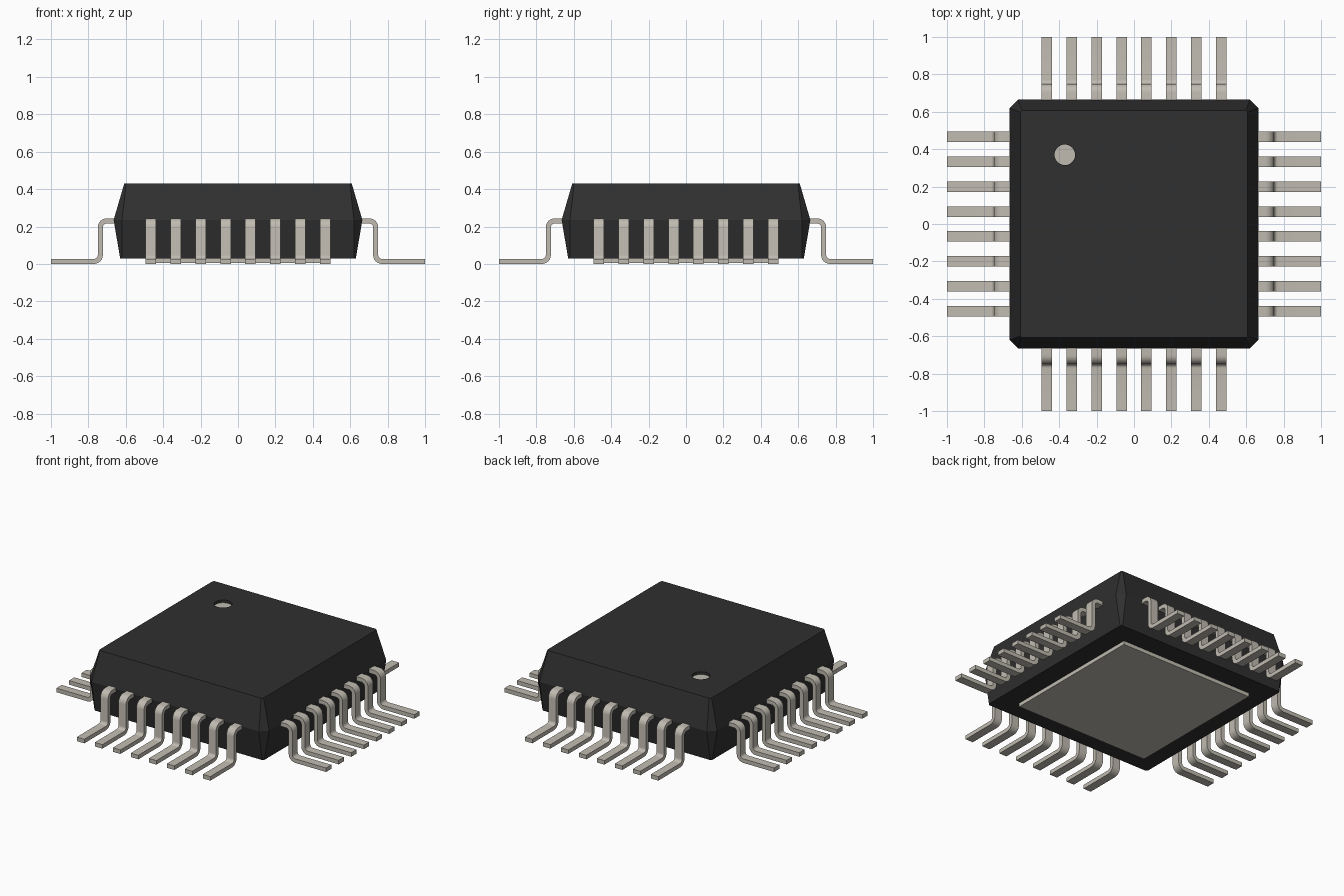
import bpy, bmesh, math
from mathutils import Vector, Matrix

if "Cube" in bpy.data.objects:
    bpy.data.objects.remove(bpy.data.objects["Cube"], do_unlink=True)


def material(name, rgb):
    m = bpy.data.materials.new(name)
    m.use_nodes = True
    m.diffuse_color = (*rgb, 1)
    m.node_tree.nodes["Principled BSDF"].inputs["Base Color"].default_value = (*rgb, 1)
    return m


black = material("black plastic", (0.029, 0.029, 0.029))
metal = material("tinned metal", (0.53, 0.50, 0.44))


def make_object(name, bm, mat):
    bmesh.ops.recalc_face_normals(bm, faces=bm.faces)
    mesh = bpy.data.meshes.new(name)
    bm.to_mesh(mesh)
    bm.free()
    mesh.materials.append(mat)
    ob = bpy.data.objects.new(name, mesh)
    bpy.context.collection.objects.link(ob)
    return ob


def activate(ob):
    bpy.ops.object.select_all(action='DESELECT')
    ob.select_set(True)
    bpy.context.view_layer.objects.active = ob


def cylinder(name, radius, bottom, top, centre, mat):
    bm = bmesh.new()
    place = Matrix.Translation((*centre, (bottom + top) / 2))
    bmesh.ops.create_cone(bm, cap_ends=True, segments=32, radius1=radius,
                          radius2=radius, depth=top - bottom, matrix=place)
    return make_object(name, bm, mat)


# Body: square rings with cut corners, widest at the parting line
def ring(bm, half, cut, z):
    a, b = half, half - cut
    corners = [(a, -b), (a, b), (b, a), (-b, a), (-a, b), (-a, -b), (-b, -a), (b, -a)]
    return [bm.verts.new((x, y, z)) for x, y in corners]


bm = bmesh.new()
rings = [ring(bm, *r) for r in ((0.63, 0.01, 0.03), (0.665, 0.045, 0.235), (0.608, 0.01, 0.43))]
bm.faces.new(rings[0])
bm.faces.new(rings[-1])
for low, high in zip(rings, rings[1:]):
    for i in range(8):
        j = (i + 1) % 8
        bm.faces.new((low[i], low[j], high[j], high[i]))
body = make_object("body", bm, black)

# Dimple marking the first pin, with a pale floor
mark = (-0.37, 0.37)
cutter = cylinder("dimple_cutter", 0.055, 0.408, 0.5, mark, black)
cutter.hide_render = True
cut = body.modifiers.new("dimple", 'BOOLEAN')
cut.operation = 'DIFFERENCE'
cut.solver = 'EXACT'
cut.object = cutter
activate(body)
bpy.ops.object.modifier_apply(modifier=cut.name)
bpy.data.objects.remove(cutter, do_unlink=True)
cylinder("pin_one_mark", 0.055, 0.405, 0.412, mark, metal)

# Thermal pad under the body
bm = bmesh.new()
bmesh.ops.create_cube(bm, size=1, matrix=Matrix.Translation((0, 0, 0.02))
                      @ Matrix.Diagonal((0.99, 0.99, 0.03, 1)))
make_object("thermal_pad", bm, metal)

# Gull-wing lead: outline built by offsetting a rounded centre line
THICK, WIDTH, BEND, STEPS = 0.027, 0.056, 0.034, 6
LEG, HIGH, LOW = 0.736, 0.23, THICK / 2


def bend(cx, cz, start, end):
    arc = []
    for i in range(STEPS + 1):
        t = math.radians(start + (end - start) * i / STEPS)
        d = Vector((math.cos(t), math.sin(t)))
        side = d if end < start else -d
        arc.append((Vector((cx, cz)) + d * BEND, side))
    return arc


up = Vector((0, 1))
path = ([(Vector((0.6, HIGH)), up)]
        + bend(LEG - BEND, HIGH - BEND, 90, 0)
        + bend(LEG + BEND, LOW + BEND, 180, 270)
        + [(Vector((1, LOW)), up)])

bm = bmesh.new()
sections = []
for p, n in path:
    outer, inner = p + n * THICK / 2, p - n * THICK / 2
    sections.append([bm.verts.new((q.x, w, q.y)) for q, w in
                     ((outer, -WIDTH / 2), (outer, WIDTH / 2),
                      (inner, WIDTH / 2), (inner, -WIDTH / 2))])
bm.faces.new(sections[0])
bm.faces.new(sections[-1])
for a, b in zip(sections, sections[1:]):
    for i in range(4):
        j = (i + 1) % 4
        bm.faces.new((a[i], a[j], b[j], b[i]))
lead = make_object("lead", bm, metal)
activate(lead)
bpy.ops.object.shade_smooth_by_angle(angle=math.radians(35))

# Eight leads on each of the four sides
for s, side in enumerate(("left", "back", "right", "front")):
    for i in range(8):
        ob = lead.copy()
        ob.name = f"{side}_lead_{i + 1}"
        ob.matrix_world = (Matrix.Rotation(s * math.pi / 2, 4, 'Z')
                           @ Matrix.Translation((0, (i - 3.5) * 0.1335, 0)))
        bpy.context.collection.objects.link(ob)
bpy.data.objects.remove(lead, do_unlink=True)
